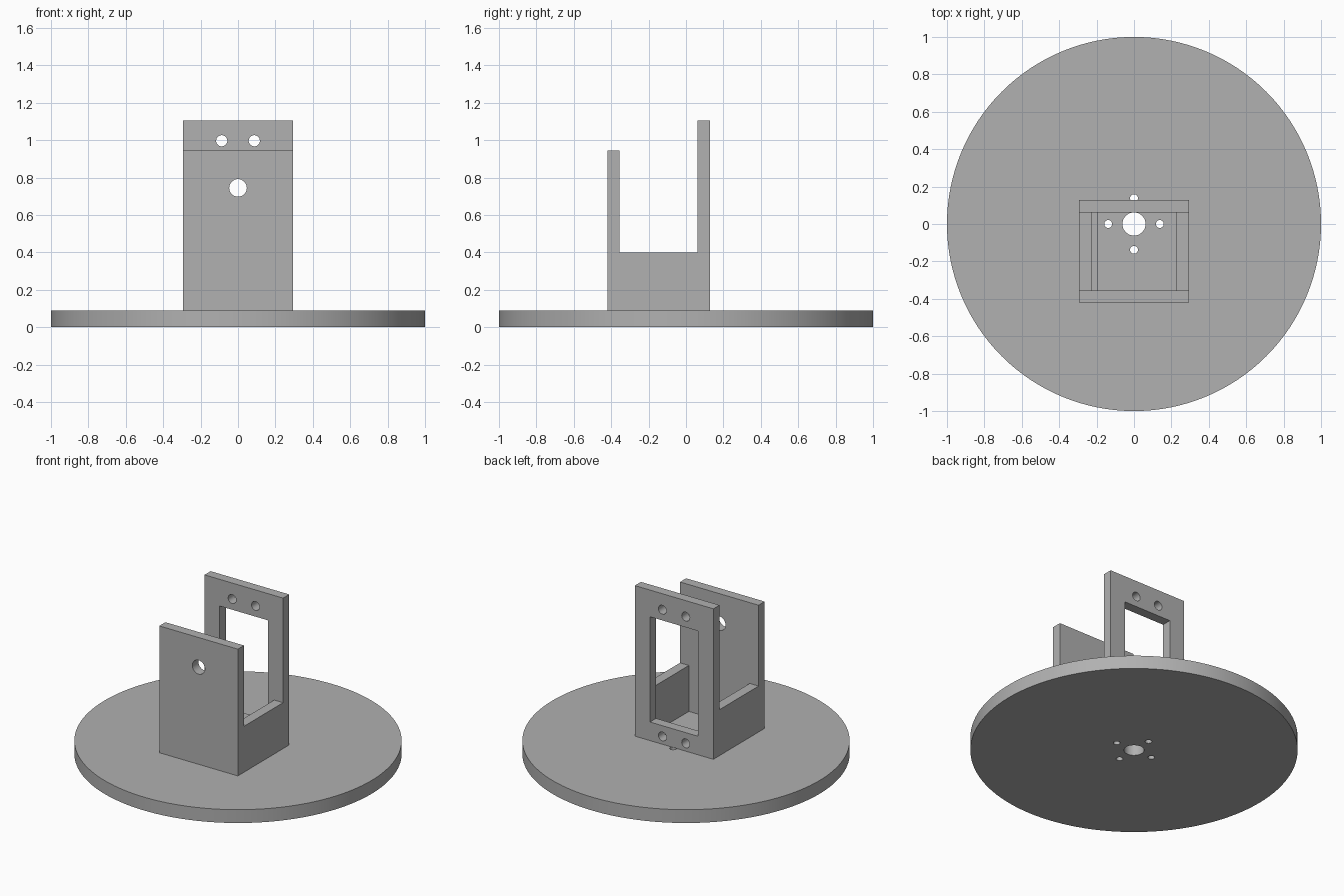
import bpy
import bmesh
import math
from mathutils import Matrix, Vector

cube = bpy.data.objects.get("Cube")
if cube:
    bpy.data.objects.remove(cube, do_unlink=True)

# One plain grey
GREY = (0.44, 0.44, 0.44, 1.0)
grey = bpy.data.materials.new("plain_grey")
grey.use_nodes = True
grey.diffuse_color = GREY
grey.node_tree.nodes["Principled BSDF"].inputs["Base Color"].default_value = GREY


def finish(name, bm):
    """Turn a bmesh into a grey object."""
    bmesh.ops.recalc_face_normals(bm, faces=bm.faces)
    mesh = bpy.data.meshes.new(name)
    bm.to_mesh(mesh)
    bm.free()
    mesh.materials.append(grey)
    obj = bpy.data.objects.new(name, mesh)
    bpy.context.collection.objects.link(obj)
    return obj


def box(name, low, high):
    low, high = Vector(low), Vector(high)
    bm = bmesh.new()
    bmesh.ops.create_cube(bm, size=1, matrix=Matrix.Translation((low + high) / 2)
                          @ Matrix.Diagonal((*(high - low), 1)))
    return finish(name, bm)


def cylinder(name, centre, radius, depth, axis="Z", sides=32):
    turn = Matrix.Rotation(math.pi / 2, 4, "X") if axis == "Y" else Matrix()
    bm = bmesh.new()
    bmesh.ops.create_cone(bm, cap_ends=True, segments=sides, radius1=radius, radius2=radius,
                          depth=depth, matrix=Matrix.Translation(centre) @ turn)
    return finish(name, bm)


def cut(target, cutters):
    """Subtract each cutter, then drop it."""
    bpy.context.view_layer.objects.active = target
    for cutter in cutters:
        cutter.hide_render = True
        mod = target.modifiers.new("cut", "BOOLEAN")
        mod.operation = "DIFFERENCE"
        mod.solver = "EXACT"
        mod.object = cutter
        bpy.ops.object.modifier_apply(modifier=mod.name)
        bpy.data.objects.remove(cutter, do_unlink=True)


def smooth(obj):
    bpy.ops.object.select_all(action="DESELECT")
    obj.select_set(True)
    bpy.context.view_layer.objects.active = obj
    bpy.ops.object.shade_smooth_by_angle(angle=math.radians(30))


BASE = 0.09               # top of the round plate
HALF = 0.293              # half width of the bracket
INNER = 0.227             # half width of its cavity
FRONT, FRONT_IN = -0.42, -0.355
BACK_IN, BACK = 0.062, 0.127
RIM, FRONT_TOP, BACK_TOP = 0.40, 0.945, 1.105

# Round base plate with a centre hole and four screw holes
base_plate = cylinder("base_plate", (0, 0, BASE / 2), 1.0, BASE, sides=128)
holes = [cylinder("centre_cutter", (0, 0, 0), 0.062, 1)]
for i in range(4):
    angle = i * math.pi / 2
    spot = (0.138 * math.cos(angle), 0.138 * math.sin(angle), 0)
    holes.append(cylinder("screw_cutter", spot, 0.021, 1, sides=20))
cut(base_plate, holes)
smooth(base_plate)

# Bracket: side profile drawn across its width
profile = [(FRONT, BASE), (BACK, BASE), (BACK, BACK_TOP), (BACK_IN, BACK_TOP),
           (BACK_IN, RIM), (FRONT_IN, RIM), (FRONT_IN, FRONT_TOP), (FRONT, FRONT_TOP)]
bm = bmesh.new()
face = bm.faces.new([bm.verts.new((-HALF, y, z)) for y, z in profile])
swept = bmesh.ops.extrude_face_region(bm, geom=[face])["geom"]
bmesh.ops.translate(bm, vec=(2 * HALF, 0, 0),
                    verts=[v for v in swept if isinstance(v, bmesh.types.BMVert)])
bracket = finish("bracket", bm)

# Cavity, rear window, front hole and rear mounting holes
cutters = [
    box("cavity_cutter", (-INNER, FRONT_IN, 0), (INNER, BACK_IN, 0.6)),
    box("window_cutter", (-0.18, BACK_IN - 0.1, 0.215), (0.18, BACK + 0.1, 0.925)),
    cylinder("front_hole_cutter", (0, FRONT, 0.745), 0.047, 0.3, "Y"),
]
for x in (-0.087, 0.087):
    for z in (0.143, 0.997):
        cutters.append(cylinder("mount_cutter", (x, BACK, z), 0.03, 0.3, "Y", 24))
cut(bracket, cutters)
smooth(bracket)

# Low ledge along the inside of one side wall
box("inner_ledge", (-INNER, FRONT_IN, BASE), (-0.195, BACK_IN, 0.2))
